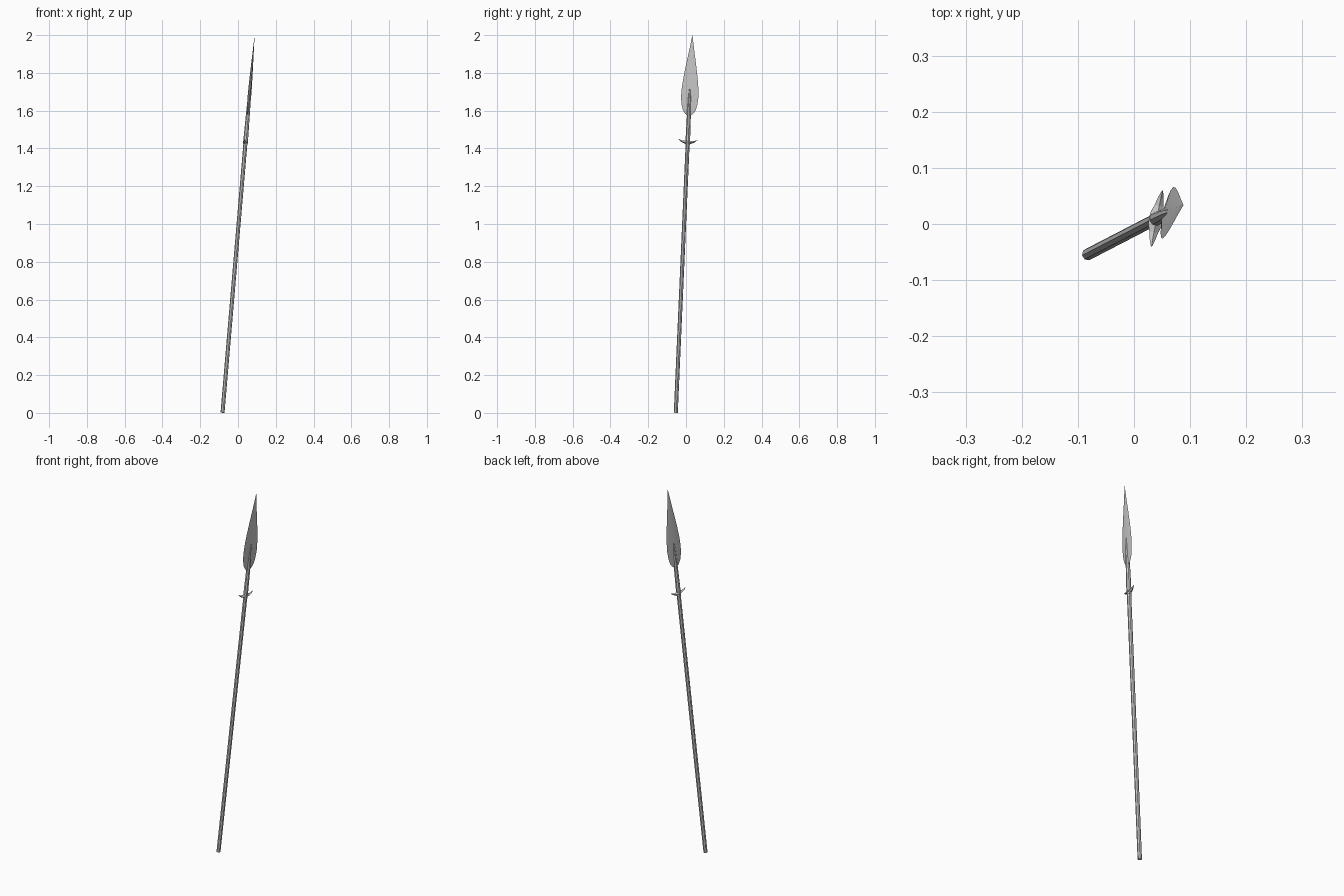
import bpy, bmesh, math
from mathutils import Vector, Matrix

if "Cube" in bpy.data.objects:
    bpy.data.objects.remove(bpy.data.objects["Cube"])

# Leaning spear frame: local z runs along the shaft, local y across the blade
foot = Vector((-0.082, -0.054, 0.001))
tip = Vector((0.088, 0.034, 2.0))
axis = (tip - foot).normalized()
across = Vector((0.2, 0.98, 0))
across = (across - axis * across.dot(axis)).normalized()
normal = across.cross(axis)
FRAME = Matrix((normal, across, axis)).transposed().to_4x4()
FRAME.translation = foot
LENGTH = (tip - foot).length


def loft(name, rings, smooth=None):
    """Skin a list of equal-sized point rings and cap both ends."""
    bm = bmesh.new()
    rows = [[bm.verts.new(p) for p in ring] for ring in rings]
    n = len(rows[0])
    for a, b in zip(rows, rows[1:]):
        for i in range(n):
            j = (i + 1) % n
            bm.faces.new((a[i], a[j], b[j], b[i]))
    bm.faces.new(rows[0][::-1])
    bm.faces.new(rows[-1])
    bmesh.ops.remove_doubles(bm, verts=bm.verts, dist=1e-5)
    bmesh.ops.recalc_face_normals(bm, faces=bm.faces)
    me = bpy.data.meshes.new(name)
    bm.to_mesh(me)
    bm.free()
    ob = bpy.data.objects.new(name, me)
    bpy.context.collection.objects.link(ob)
    ob.matrix_world = FRAME
    if smooth:
        bpy.ops.object.select_all(action='DESELECT')
        ob.select_set(True)
        bpy.context.view_layer.objects.active = ob
        bpy.ops.object.shade_smooth_by_angle(angle=math.radians(smooth))
    return ob


def circle(r, z, n=8):
    return [(r * math.cos(math.tau * (i + .5) / n),
             r * math.sin(math.tau * (i + .5) / n), z) for i in range(n)]


# Octagonal wooden shaft
loft("shaft", [circle(0.0108, 0), circle(0.0108, 1.46)])

# Tapering socket that dies into the blade as a central rib
loft("socket", [circle(r, z) for r, z in
                [(0.0125, 1.425), (0.0125, 1.45), (0.0105, 1.59),
                 (0.0085, 1.68), (0.002, 1.79)]])

# Leaf-shaped blade with a thin diamond section: (z, half width, half thickness)
blade = [(1.582, 0.010, 0.003), (1.59, 0.022, 0.004), (1.61, 0.035, 0.005),
         (1.64, 0.043, 0.005), (1.68, 0.047, 0.005), (1.73, 0.0445, 0.005),
         (1.79, 0.037, 0.0045), (1.86, 0.0255, 0.0038), (1.93, 0.013, 0.0025),
         (LENGTH, 0.0004, 0.0004)]
loft("blade", [[(t, 0, z), (0, w, z), (-t, 0, z), (0, -w, z)]
               for z, w, t in blade], smooth=30)

# Crossbar with upturned pointed lugs: (y, z, half height, half depth)
half = [(0.0, 1.438, 0.009, 0.0135), (0.012, 1.438, 0.009, 0.012),
        (0.024, 1.439, 0.006, 0.008), (0.038, 1.444, 0.004, 0.005),
        (0.051, 1.453, 0.001, 0.001)]
bar = [(-y, z, h, d) for y, z, h, d in half[:0:-1]] + half
loft("crossbar", [[(d, y, z), (0, y, z + h), (-d, y, z), (0, y, z - h)]
                  for y, z, h, d in bar])
